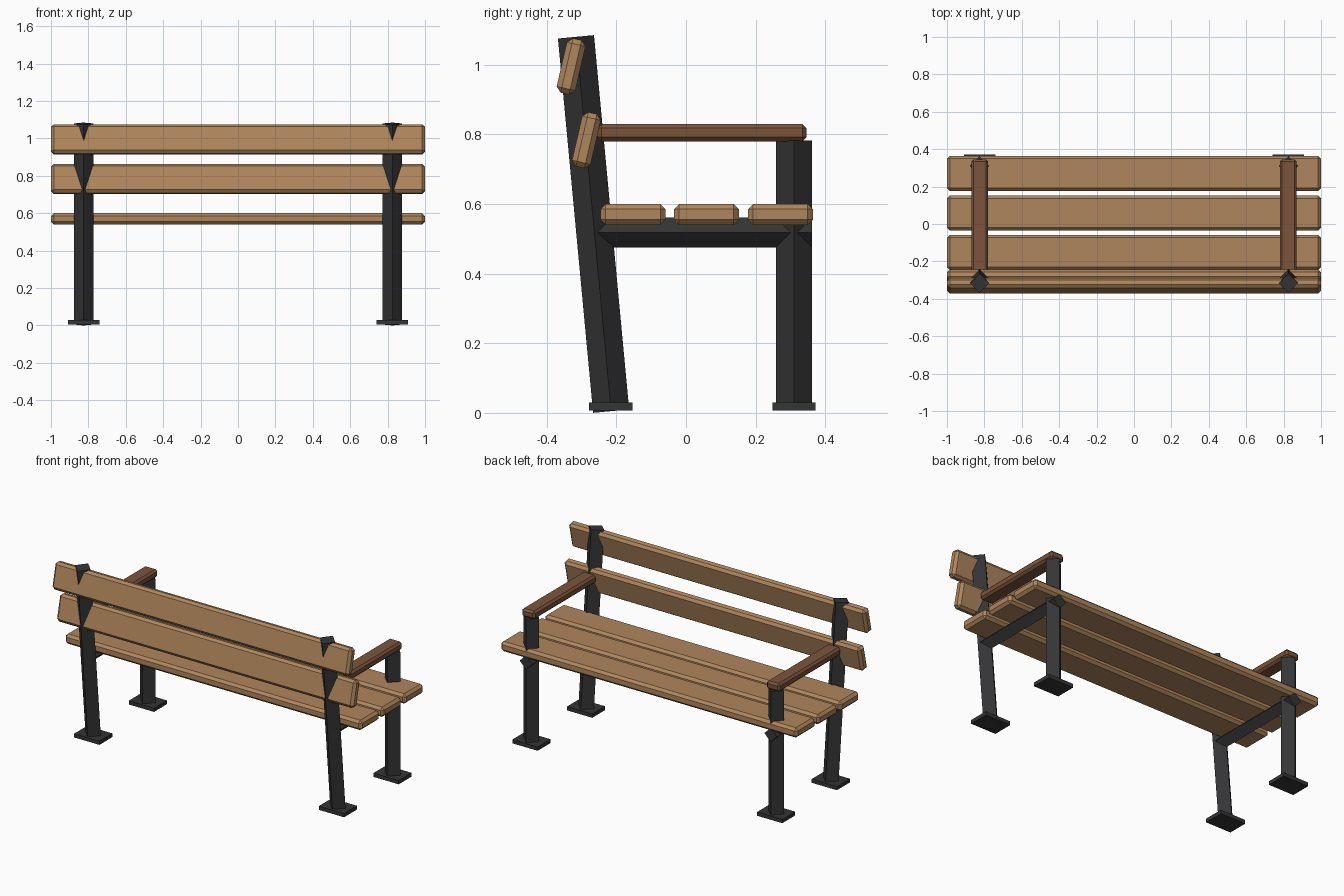
import bpy
from math import atan2, radians
from mathutils import Vector, Matrix

if "Cube" in bpy.data.objects:
    bpy.data.objects.remove(bpy.data.objects["Cube"])


def material(name, rgb):
    m = bpy.data.materials.new(name)
    m.diffuse_color = (*rgb, 1)
    m.use_nodes = True
    m.node_tree.nodes["Principled BSDF"].inputs["Base Color"].default_value = m.diffuse_color
    return m


WOOD = material("wood", (0.43, 0.24, 0.11))
DARK_WOOD = material("dark_wood", (0.20, 0.09, 0.045))
METAL = material("metal", (0.035, 0.035, 0.037))


def box(name, center, size, mat, tilt=0.0, bevel=0.0):
    bpy.ops.mesh.primitive_cube_add(size=1, location=center, rotation=(tilt, 0, 0))
    o = bpy.context.object
    o.name = name
    o.data.transform(Matrix.Diagonal((*size, 1)))
    o.data.materials.append(mat)
    if bevel:
        b = o.modifiers.new("chamfer", 'BEVEL')
        b.width = bevel
        b.segments = 1
    return o


def bar(name, start, end, radius):
    """Four-sided bar standing on its edge, running in the y-z plane."""
    a, b = Vector(start), Vector(end)
    d = b - a
    bpy.ops.mesh.primitive_cylinder_add(
        vertices=4, radius=radius, depth=d.length, location=(a + b) / 2,
        rotation=(atan2(-d.y, d.z), 0, 0))
    o = bpy.context.object
    o.name = name
    o.data.materials.append(METAL)
    return o


# Seat slats
for i, y in enumerate((-0.152, 0.0585, 0.271)):
    box(f"seat_slat_{i + 1}", (0, y, 0.57), (2, 0.187, 0.06), WOOD, bevel=0.015)

# Backrest slats
for name, y, z in (("lower", -0.286, 0.783), ("upper", -0.33, 0.995)):
    box(f"back_slat_{name}", (0, y, z), (2, 0.055, 0.16), WOOD,
        tilt=radians(-13), bevel=0.015)

# Side frames
for side, x in (("left", -0.825), ("right", 0.825)):
    bar(f"front_leg_{side}", (x, 0.31, 0.007), (x, 0.31, 0.782), 0.052)
    bar(f"back_leg_{side}", (x, -0.215, 0.005), (x, -0.316, 1.08), 0.052)
    bar(f"seat_rail_{side}", (x, -0.26, 0.518), (x, 0.362, 0.518), 0.043)
    box(f"armrest_{side}", (x, 0.046, 0.805), (0.09, 0.60, 0.05), DARK_WOOD, bevel=0.012)
    for end, y in (("front", 0.31), ("back", -0.216)):
        box(f"foot_{end}_{side}", (x, y, 0.018), (0.17, 0.124, 0.023), METAL)
